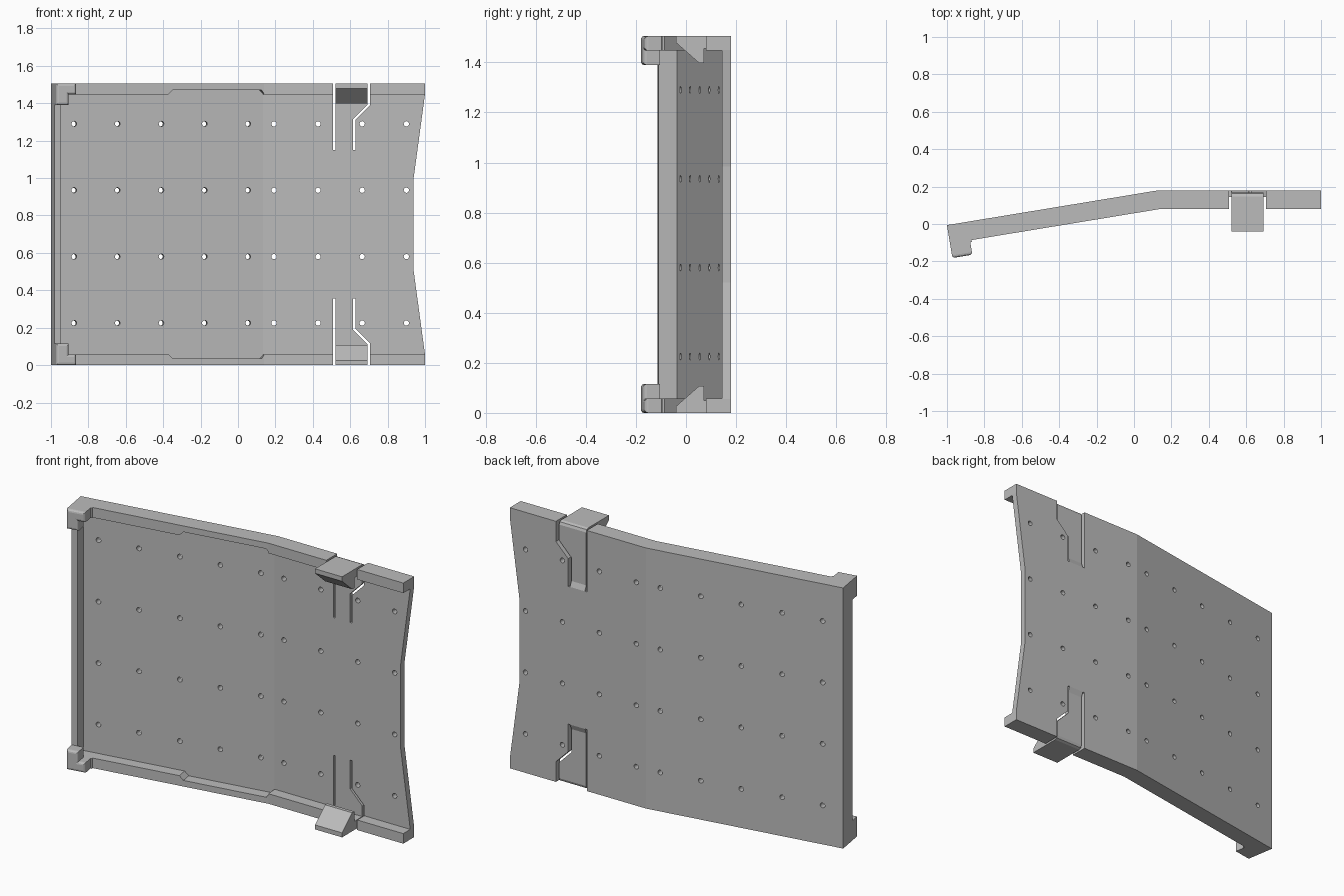
import bpy, bmesh
from mathutils import Vector, Matrix

if "Cube" in bpy.data.objects:
    bpy.data.objects.remove(bpy.data.objects["Cube"])

H = 1.505                 # overall height
BEND = 0.13               # x where the panel folds
BACK, LEFT = 0.18, -0.006  # back surface y at the fold and at the left end
PLATE, RAIL = 0.036, 0.10  # depths measured from the back surface
ALONG = Vector((1 + BEND, BACK - LEFT, 0)).normalized()
TILTED = Vector((ALONG.y, -ALONG.x, 0))
STRAIGHT = Vector((0, -1, 0))
MITER = (TILTED + STRAIGHT) / (1 + TILTED.dot(STRAIGHT))

grey = bpy.data.materials.new("light grey")
grey.use_nodes = True
grey.diffuse_color = (0.5, 0.5, 0.5, 1)
grey.node_tree.nodes["Principled BSDF"].inputs["Base Color"].default_value = (0.5, 0.5, 0.5, 1)


def folded(x, z, depth):
    """Point at a depth in front of the folded back surface."""
    if abs(x - BEND) < 1e-4:
        normal = MITER
    else:
        normal = TILTED if x < BEND else STRAIGHT
    y = BACK if x >= BEND else LEFT + (x + 1) * ALONG.y / ALONG.x
    return Vector((x, y, z)) + normal * depth


def finish(name, bm):
    bmesh.ops.recalc_face_normals(bm, faces=bm.faces)
    mesh = bpy.data.meshes.new(name)
    bm.to_mesh(mesh)
    bm.free()
    mesh.materials.append(grey)
    obj = bpy.data.objects.new(name, mesh)
    bpy.context.collection.objects.link(obj)
    return obj


def prism(name, ring_a, ring_b, bevel=0):
    """Solid between two matching rings; the second ring may be rounded."""
    bm = bmesh.new()
    a = [bm.verts.new(p) for p in ring_a]
    b = [bm.verts.new(p) for p in ring_b]
    bm.faces.new(a)
    bm.faces.new(b)
    for i in range(len(a)):
        j = (i + 1) % len(a)
        bm.faces.new((a[i], a[j], b[j], b[i]))
    bmesh.ops.recalc_face_normals(bm, faces=bm.faces)
    if bevel:
        rim = [e for e in bm.edges if e.verts[0] in b and e.verts[1] in b]
        bmesh.ops.bevel(bm, geom=rim, offset=bevel, segments=3, profile=0.5, affect='EDGES')
    return finish(name, bm)


def slab(name, outline, d0, d1, bevel=0):
    """Front outline in x and z, extruded between two depths."""
    return prism(name, [folded(x, z, d0) for x, z in outline],
                 [folded(x, z, d1) for x, z in outline], bevel)


def side_block(name, outline, x0, x1):
    """Side outline in y and z, extruded along x."""
    return prism(name, [(x0, y, z) for y, z in outline], [(x1, y, z) for y, z in outline])


def box(x0, x1, z0, z1):
    return [(x0, z0), (x1, z0), (x1, z1), (x0, z1)]


def drill(obj, columns, normal):
    """Cut a grid of round holes through a plate."""
    bm = bmesh.new()
    turn = normal.to_track_quat('Z', 'Y').to_matrix().to_4x4()
    for x in columns:
        for row in range(4):
            place = Matrix.Translation(folded(x, 0.225 + 0.355 * row, PLATE / 2)) @ turn
            bmesh.ops.create_cone(bm, cap_ends=True, segments=16, radius1=0.014,
                                  radius2=0.014, depth=0.12, matrix=place)
    cutter = finish("hole_cutter", bm)
    cutter.hide_render = True
    mod = obj.modifiers.new("holes", 'BOOLEAN')
    mod.operation, mod.solver, mod.object = 'DIFFERENCE', 'EXACT', cutter
    bpy.context.view_layer.objects.active = obj
    bpy.ops.object.modifier_apply(modifier=mod.name)
    bpy.data.objects.remove(cutter)


# Tilted plate
tilted_plate = slab("tilted_plate", box(-1, BEND, 0, H), 0, PLATE)
drill(tilted_plate, (-0.882, -0.65, -0.416, -0.184, 0.048), TILTED)

# Straight plate with clip notches and a hollowed right edge
S0, S1 = 0.508, 0.705      # outer limits of the clip notch
half = [(BEND, 0), (S0, 0), (S0, 0.355), (0.627, 0.355), (0.627, 0.195),
        (S1, 0.117), (S1, 0), (1, 0), (1, 0.055), (0.937, 0.52)]
outline = half + [(x, H - z) for x, z in reversed(half)]
straight_plate = slab("straight_plate", outline, 0, PLATE)
drill(straight_plate, (0.192, 0.428, 0.664, 0.9), STRAIGHT)

# Left end wall between the corner hooks
slab("end_wall", box(-1, -0.968, 0.058, H - 0.058), PLATE, 0.11)

# Parts repeated at the bottom and top
T0, T1 = 0.52, 0.693       # clip width
INNER = BACK - PLATE
for side in ("bottom", "top"):
    def flip(points):
        return points if side == "bottom" else [(a, H - z) for a, z in points]

    # Rails, thinned along the middle
    slab(side + "_tilted_rail", flip([
        (-1, 0), (BEND, 0), (BEND, 0.053), (0.11, 0.035), (-0.365, 0.035),
        (-0.388, 0.058), (-1, 0.058)]), PLATE, RAIL)
    slab(side + "_straight_rail", flip(box(BEND, S0, 0, 0.058)), PLATE, RAIL)
    slab(side + "_end_rail", flip(box(S1, 1, 0, 0.058)), PLATE, RAIL)

    # Corner hook
    slab(side + "_hook_base", flip(box(-1, -0.885, 0, 0.058)), RAIL, 0.11)
    slab(side + "_hook", flip([
        (-1, 0), (-0.893, 0), (-0.893, 0.058), (-0.932, 0.058),
        (-0.932, 0.115), (-1, 0.115)]), 0.11, 0.178, bevel=0.014)

    # Spring tongue, slightly sunk at the back, with a ramp at its root
    slab(side + "_tongue", flip([
        (T0, 0.02), (T1, 0.02), (T1, 0.111), (0.615, 0.19), (0.615, 0.355),
        (T0, 0.355)]), 0.012, PLATE)
    side_block(side + "_tongue_ramp", flip([
        (BACK, 0.355), (BACK - 0.012, 0.355), (BACK - 0.012, 0.325)]), T0, 0.615)

    # Wedge shaped catch
    side_block(side + "_catch", flip([
        (BACK - 0.012, 0.02), (BACK - 0.018, 0.006), (BACK - 0.032, 0),
        (-0.04, 0), (-0.04, 0.026), (0.052, 0.107), (0.072, 0.107),
        (0.072, 0.05), (INNER, 0.05), (INNER, 0.02)]), T0, T1)
